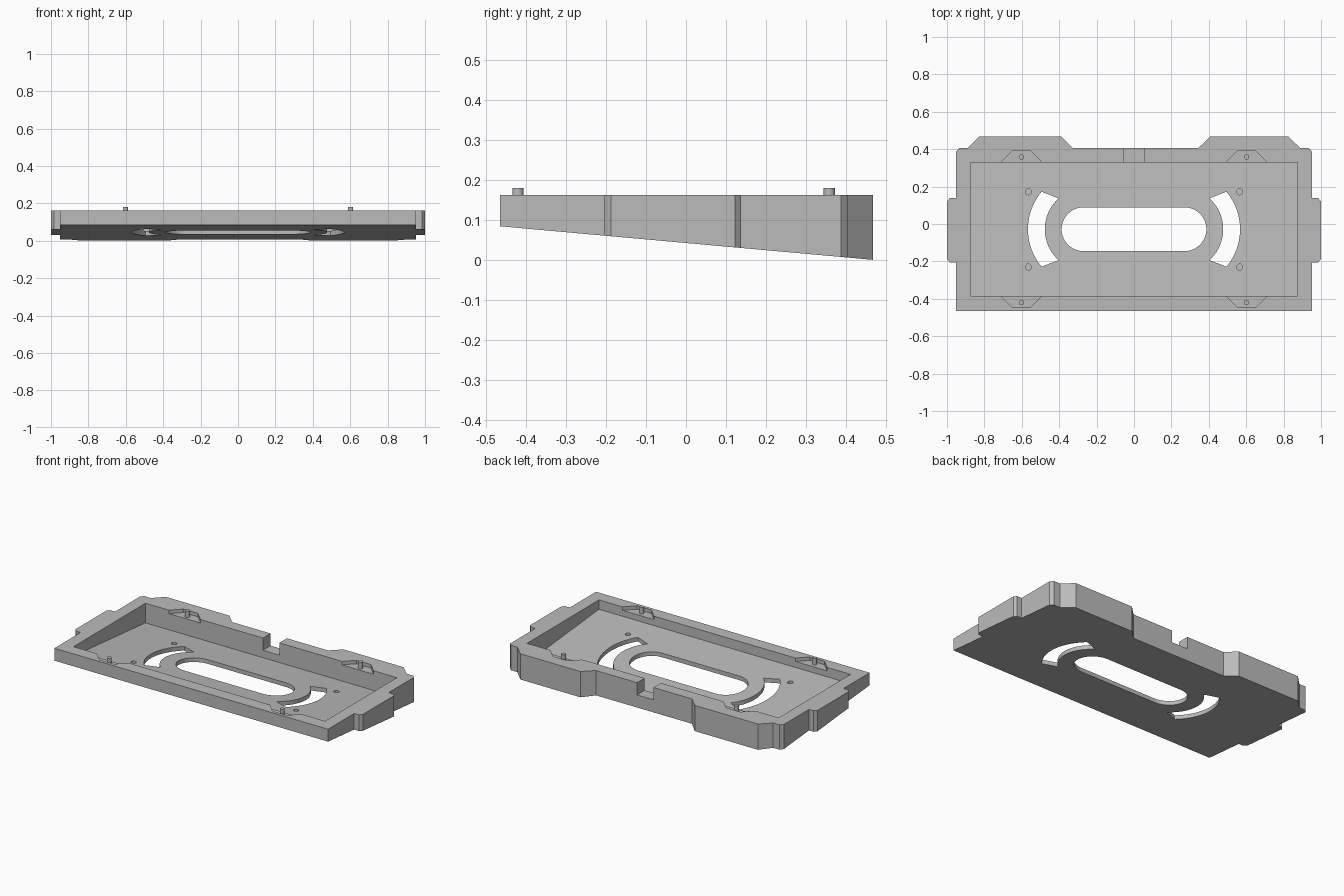
import bpy, bmesh, math

if "Cube" in bpy.data.objects:
    bpy.data.objects.remove(bpy.data.objects["Cube"])

TOP = 0.162
FLOOR = 0.026   # thickness of the sloped floor


def slope(y):
    """Height of the wedge's underside at depth y."""
    return 0.084 * (0.467 - y) / 0.934


grey = bpy.data.materials.new("plain grey")
grey.diffuse_color = (0.5, 0.5, 0.5, 1)
grey.use_nodes = True
grey.node_tree.nodes["Principled BSDF"].inputs["Base Color"].default_value = grey.diffuse_color


def prism(name, outline, low, high):
    """Vertical prism; low and high are functions of y."""
    bm = bmesh.new()
    a = [bm.verts.new((x, y, low(y))) for x, y in outline]
    b = [bm.verts.new((x, y, high(y))) for x, y in outline]
    n = len(a)
    bm.faces.new(a[::-1])
    bm.faces.new(b)
    for i in range(n):
        j = (i + 1) % n
        bm.faces.new((a[i], a[j], b[j], b[i]))
    bmesh.ops.recalc_face_normals(bm, faces=bm.faces)
    me = bpy.data.meshes.new(name)
    bm.to_mesh(me)
    bm.free()
    ob = bpy.data.objects.new(name, me)
    bpy.context.collection.objects.link(ob)
    me.materials.append(grey)
    return ob


def arc(cx, cy, r, a0, a1, n):
    return [(cx + r * math.cos(math.radians(a0 + (a1 - a0) * i / n)),
             cy + r * math.sin(math.radians(a0 + (a1 - a0) * i / n))) for i in range(n + 1)]


def circle(cx, cy, r, n=20):
    return arc(cx, cy, r, 0, 360, n)[:-1]


def cut(body, outline, low, high):
    """Subtract a prism from the body."""
    tool = prism("cutter", outline, low, high)
    tool.hide_render = True
    mod = body.modifiers.new("cut", 'BOOLEAN')
    mod.operation = 'DIFFERENCE'
    mod.solver = 'EXACT'
    mod.object = tool
    bpy.context.view_layer.objects.active = body
    bpy.ops.object.modifier_apply(modifier=mod.name)
    bpy.data.objects.remove(tool, do_unlink=True)


def above(y):
    return 0.3


def below(y):
    return -0.2


# Wedge body: side tabs and two raised blocks on the back edge
body = prism("tray_body", [
    (-0.952, -0.465), (0.952, -0.465), (0.952, -0.205), (0.985, -0.205), (1, -0.188),
    (1, 0.122), (0.985, 0.138), (0.952, 0.138), (0.952, 0.387), (0.935, 0.405),
    (0.89, 0.405), (0.825, 0.467), (0.407, 0.467), (0.343, 0.405),
    (-0.325, 0.405), (-0.388, 0.467), (-0.828, 0.467), (-0.89, 0.405),
    (-0.935, 0.405), (-0.952, 0.387), (-0.952, 0.138), (-0.985, 0.138),
    (-1, 0.122), (-1, -0.188), (-0.985, -0.205), (-0.952, -0.205)],
    slope, lambda y: TOP)

# Main pocket with a floor parallel to the underside
cut(body, [(-0.875, -0.385), (0.875, -0.385), (0.875, 0.33), (-0.875, 0.33)],
    lambda y: slope(y) + FLOOR, above)

# Cable notch through the back wall
cut(body, [(-0.057, 0.3), (0.057, 0.3), (0.057, 0.5), (-0.057, 0.5)],
    lambda y: 0.085, above)

# Long rounded slot in the floor
cut(body, arc(0.27, -0.028, 0.117, -90, 90, 24) + arc(-0.27, -0.028, 0.117, 90, 270, 24),
    below, above)

LEDGE = 0.14
for s in (-1, 1):
    # Curved slot beside the long one
    ring = arc(0.255, -0.028, 0.312, -40, 40, 20) + arc(0.255, -0.028, 0.222, 48, -48, 20)
    cut(body, [(s * x, y) for x, y in ring], below, above)
    # Blind screw holes in the floor
    for y in (0.172, -0.23):
        cut(body, circle(s * 0.565, y, 0.016),
            lambda v: slope(v) + 0.01, above)
    # Recessed trapezoid ledges, each with a locating pin
    for edge, d, pin_y in ((0.33, 1, 0.358), (-0.385, -1, -0.42)):
        x = s * 0.602
        cut(body, [(x - 0.11, edge - d * 0.01), (x - 0.11, edge), (x - 0.05, edge + d * 0.06),
                   (x + 0.05, edge + d * 0.06), (x + 0.11, edge), (x + 0.11, edge - d * 0.01)],
            lambda v: LEDGE, above)
        pin = prism("locating_pin", circle(x, pin_y, 0.014),
                    lambda v: LEDGE - 0.005, lambda v: 0.18)
        pin.select_set(True)

# Smooth the curved walls, keep the corners crisp
body.select_set(True)
bpy.context.view_layer.objects.active = body
bpy.ops.object.shade_smooth_by_angle(angle=math.radians(25))
